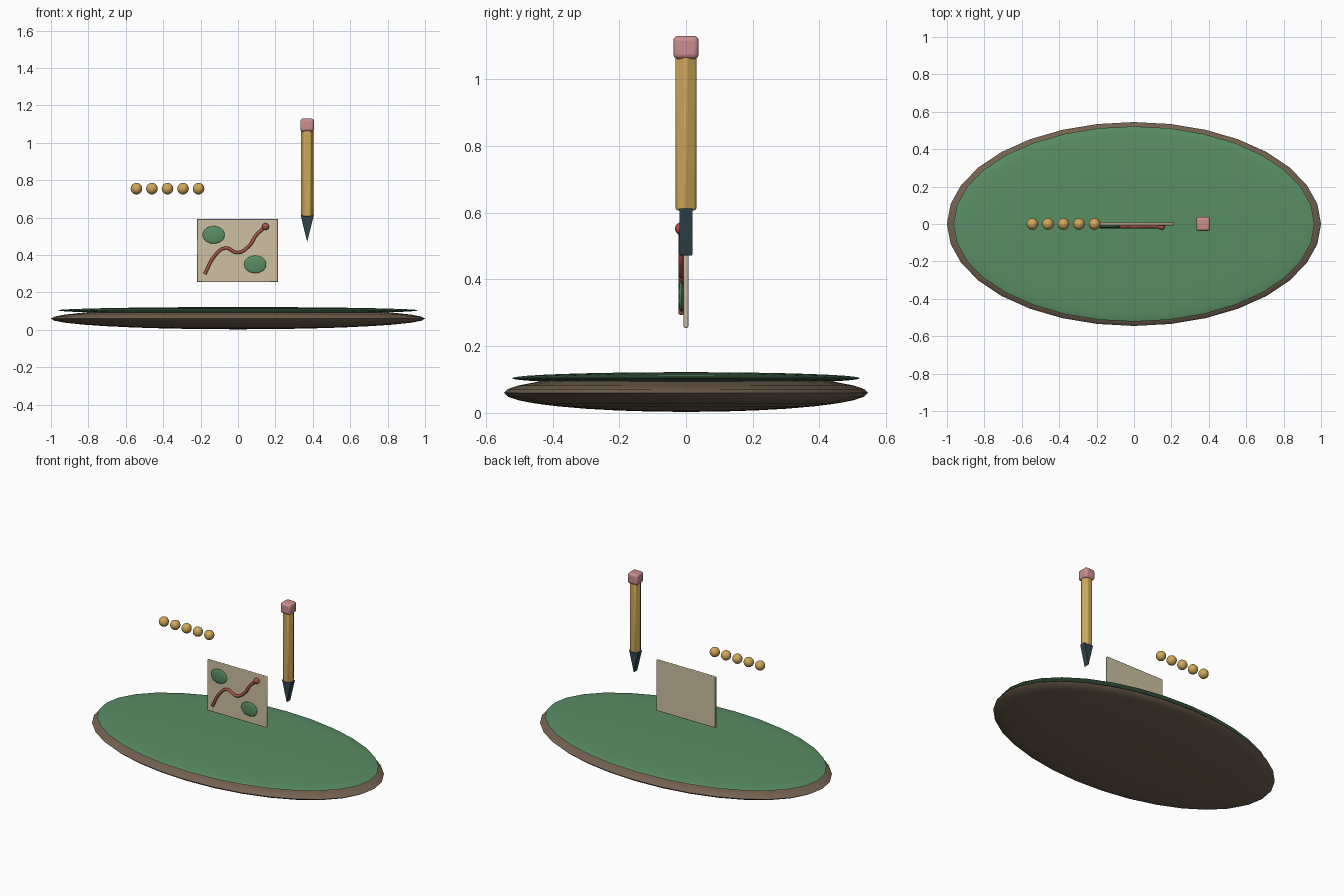
import bpy, bmesh, math

if "Cube" in bpy.data.objects:
    bpy.data.objects.remove(bpy.data.objects["Cube"])


def mat(name, r, g, b):
    m = bpy.data.materials.new(name)
    m.diffuse_color = (r, g, b, 1)
    m.use_nodes = True
    m.node_tree.nodes["Principled BSDF"].inputs["Base Color"].default_value = m.diffuse_color
    return m


BROWN = mat("brown", 0.17, 0.12, 0.08)
GREEN = mat("green", 0.10, 0.27, 0.13)
PARCH = mat("parchment", 0.62, 0.53, 0.36)
RED = mat("red", 0.38, 0.09, 0.07)
GOLD = mat("gold", 0.62, 0.39, 0.10)
DARK = mat("graphite", 0.03, 0.06, 0.075)
PINK = mat("pink", 0.60, 0.27, 0.27)


def finish(ob, name, m, bevel=0, segs=2):
    ob.name = name
    ob.data.materials.append(m)
    if bevel:
        b = ob.modifiers.new("bevel", 'BEVEL')
        b.width, b.segments = bevel, segs
    if ob.type == 'MESH':
        bpy.ops.object.select_all(action='DESELECT')
        ob.select_set(True)
        bpy.context.view_layer.objects.active = ob
        bpy.ops.object.shade_smooth_by_angle(angle=math.radians(35))
    return ob


def ellipsoid(name, loc, radii, m, segs=32, rings=16):
    bpy.ops.mesh.primitive_uv_sphere_add(segments=segs, ring_count=rings, radius=1, location=loc)
    ob = bpy.context.object
    ob.scale = radii
    bpy.ops.object.transform_apply(location=False, rotation=False, scale=True)
    return finish(ob, name, m)


def box(name, loc, size, m, bevel, segs=2):
    bpy.ops.mesh.primitive_cube_add(size=1, location=loc)
    ob = bpy.context.object
    ob.scale = size
    bpy.ops.object.transform_apply(location=False, rotation=False, scale=True)
    return finish(ob, name, m, bevel, segs)


# Oval base with green top
ellipsoid("base_rim", (0, 0, 0.06), (1.0, 0.545, 0.057), BROWN)
ellipsoid("base_top", (0, 0, 0.104), (0.965, 0.522, 0.018), GREEN)

# Map card with two patches of land
box("map_card", (-0.003, 0, 0.424), (0.434, 0.014, 0.338), PARCH, 0.004)
for i, (x, z) in enumerate([(-0.13, 0.508), (0.092, 0.35)]):
    ellipsoid(f"map_patch_{i + 1}", (x, -0.014, z), (0.059, 0.009, 0.047), GREEN)

# Winding route with end marker
route = [(-0.178, 0.298), (-0.125, 0.395), (-0.07, 0.437), (0.0, 0.413),
         (0.06, 0.45), (0.098, 0.507), (0.147, 0.552)]
cu = bpy.data.curves.new("map_route", 'CURVE')
cu.dimensions = '3D'
cu.bevel_depth = 0.009
cu.bevel_resolution = 3
cu.use_fill_caps = True
cu.resolution_u = 8
sp = cu.splines.new('BEZIER')
sp.bezier_points.add(len(route) - 1)
for p, (x, z) in zip(sp.bezier_points, route):
    p.co = (x, -0.014, z)
    p.handle_left_type = p.handle_right_type = 'AUTO'
ob = bpy.data.objects.new("map_route", cu)
bpy.context.collection.objects.link(ob)
finish(ob, "map_route", RED)
ellipsoid("route_marker", (0.147, -0.015, 0.552), (0.019, 0.018, 0.019), RED, 24, 12)

# Row of beads
for i in range(5):
    ellipsoid(f"bead_{i + 1}", (-0.543 + i * 0.083, 0, 0.755), (0.031,) * 3, GOLD, 24, 12)

# Hexagonal pencil body
PX = 0.37
bpy.ops.mesh.primitive_cylinder_add(vertices=6, radius=0.036, depth=0.46,
                                    location=(PX, 0, 0.837), rotation=(0, 0, math.pi / 6))
finish(bpy.context.object, "pencil_body", GOLD, 0.006)

# Wedge shaped pencil point
bm = bmesh.new()
vs = [bm.verts.new((x, -0.02, z)) for x, z in [(-0.035, 0.613), (0, 0.47), (0.035, 0.613)]]
f = bm.faces.new(vs)
ext = bmesh.ops.extrude_face_region(bm, geom=[f])["geom"]
bmesh.ops.translate(bm, vec=(0, 0.04, 0), verts=[v for v in ext if isinstance(v, bmesh.types.BMVert)])
bmesh.ops.recalc_face_normals(bm, faces=bm.faces)
me = bpy.data.meshes.new("pencil_point")
bm.to_mesh(me)
ob = bpy.data.objects.new("pencil_point", me)
ob.location.x = PX
bpy.context.collection.objects.link(ob)
finish(ob, "pencil_point", DARK, 0.003)

# Eraser
box("eraser", (PX, 0, 1.095), (0.074, 0.076, 0.07), PINK, 0.015, 3)
